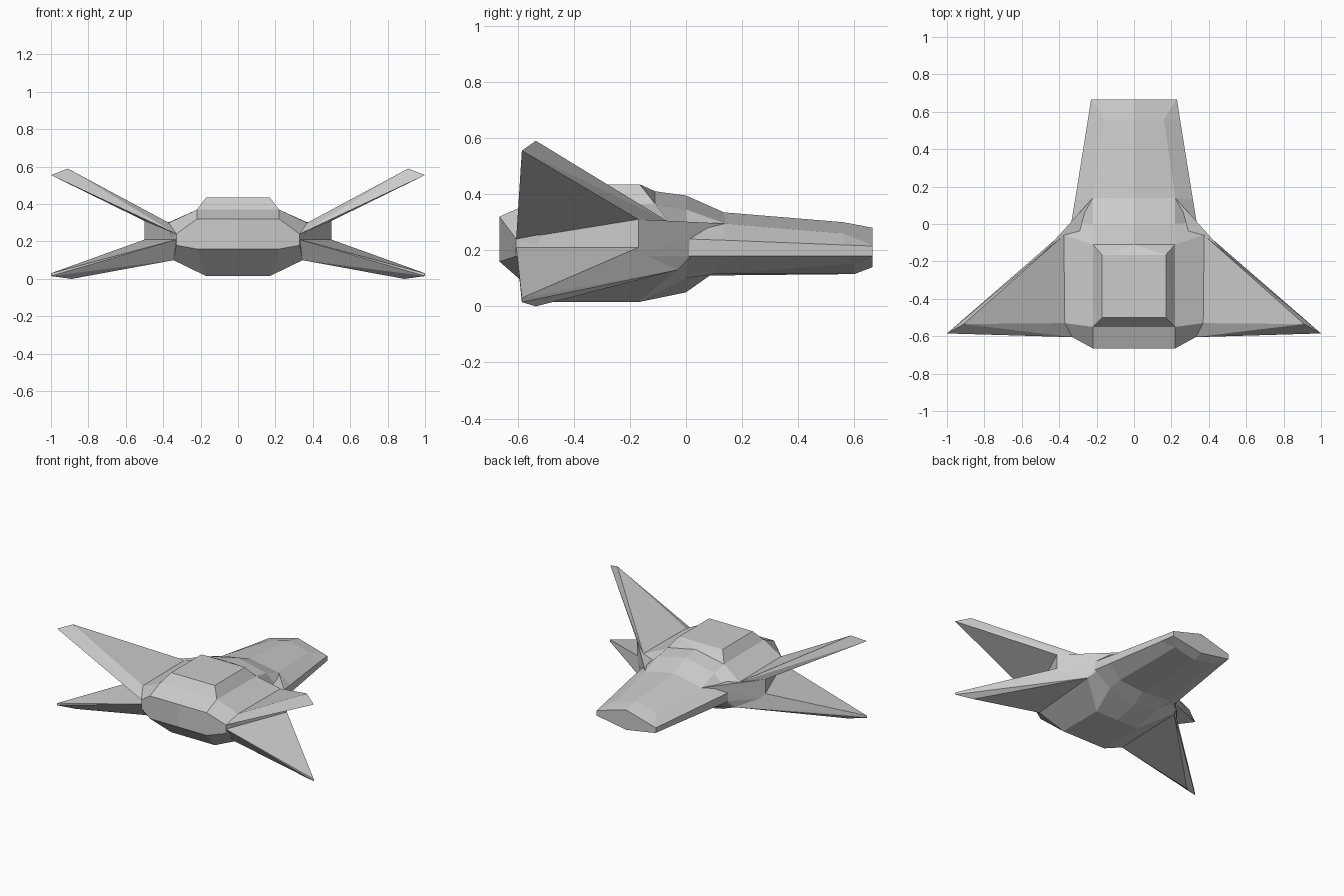
import bpy, bmesh

def finish(name, bm):
    """Turn the right half into an object and mirror it across x."""
    bmesh.ops.recalc_face_normals(bm, faces=bm.faces)
    mesh = bpy.data.meshes.new(name)
    bm.to_mesh(mesh)
    bm.free()
    ob = bpy.data.objects.new(name, mesh)
    bpy.context.collection.objects.link(ob)
    mod = ob.modifiers.new("mirror", 'MIRROR')
    mod.use_clip = True
    return ob

def loft(name, sections):
    bm = bmesh.new()
    rings = [[bm.verts.new(p) for p in s] for s in sections]
    for a, b in zip(rings, rings[1:]):
        for i in range(len(a) - 1):
            bm.faces.new((a[i], a[i + 1], b[i + 1], b[i]))
    bm.faces.new(rings[0])
    bm.faces.new(rings[-1])
    return finish(name, bm)

def solid(name, points):
    """Faceted convex solid through a few corner points."""
    bm = bmesh.new()
    for p in points:
        bm.verts.new(p)
    res = bmesh.ops.convex_hull(bm, input=bm.verts)
    loose = [v for v in bm.verts if not v.link_faces]
    bmesh.ops.delete(bm, geom=loose, context='VERTS')
    return finish(name, bm)

# Fuselage half sections, rear to nose: ridge, shoulder, side, side, chine, keel
loft("fuselage", [
    [(0, -.665, .32), (.22, -.665, .32), (.33, -.605, .24),
     (.33, -.605, .18), (.22, -.665, .16), (0, -.665, .16)],
    [(0, -.55, .37), (.22, -.55, .37), (.37, -.53, .30),
     (.345, -.53, .10), (.17, -.50, .015), (0, -.50, .015)],
    [(0, -.11, .41), (.22, -.11, .365), (.375, -.06, .30),
     (.36, -.03, .13), (.17, -.17, .015), (0, -.17, .015)],
    [(0, 0, .395), (.22, 0, .345), (.335, .01, .24),
     (.335, .01, .18), (.2, 0, .10), (0, 0, .05)],
    [(0, .135, .335), (.22, .14, .295), (.315, .13, .236),
     (.315, .13, .18), (.2, .10, .115), (0, .085, .11)],
    [(0, .56, .30), (.16, .56, .26), (.246, .56, .219),
     (.246, .56, .18), (.16, .60, .152), (0, .60, .115)],
    [(0, .665, .28), (.225, .665, .217), (.23, .665, .215),
     (.23, .665, .18), (.225, .665, .178), (0, .665, .14)],
])

# Raised canopy block on the deck
solid("canopy", [
    (0, -.55, .37), (.22, -.55, .37), (.22, -.11, .365), (0, -.11, .41),
    (0, -.50, .435), (.17, -.50, .435), (.17, -.165, .435), (0, -.165, .435),
    (0, -.11, .35), (0, -.55, .35),
])

# Wedge that joins the wing roots
solid("wing_root", [
    (.33, -.605, .24), (.33, -.605, .21), (.5, -.17, .31), (.5, -.17, .18),
    (.375, -.06, .30), (.36, -.03, .13), (.335, .01, .24), (.335, .01, .18),
    (.22, .14, .295), (.25, -.3, .22),
])

# Upswept wing
solid("upper_wing", [
    (.37, -.53, .30), (.375, -.06, .30), (.91, -.535, .59),
    (.33, -.605, .24), (.5, -.17, .31), (1, -.585, .555),
])

# Downswept wing
solid("lower_wing", [
    (.33, -.605, .21), (.5, -.17, .21), (1, -.585, .03), (1, -.585, .015),
    (.5, -.17, .18), (.345, -.53, .10), (.36, -.03, .13), (.89, -.535, 0),
])
